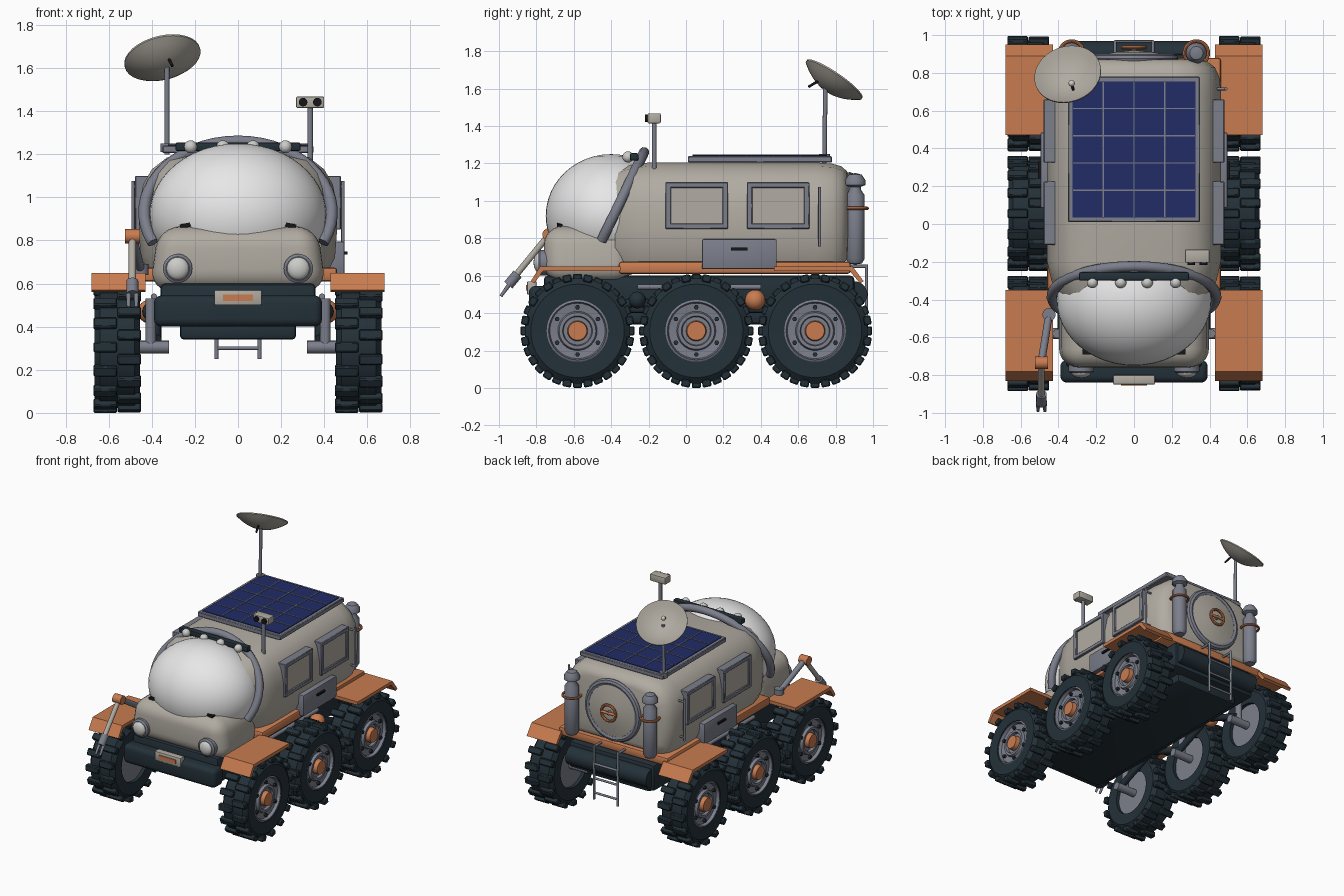
import bpy, bmesh, math
from mathutils import Vector, Matrix

cube = bpy.data.objects.get("Cube")
if cube:
    bpy.data.objects.remove(cube, do_unlink=True)


def material(name, r, g, b):
    m = bpy.data.materials.new(name)
    m.use_nodes = True
    m.diffuse_color = (r, g, b, 1)
    m.node_tree.nodes["Principled BSDF"].inputs["Base Color"].default_value = (r, g, b, 1)
    return m


HULL = material("warm grey hull", 0.44, 0.41, 0.36)
WHITE = material("white dome", 0.84, 0.84, 0.84)
ORANGE = material("orange trim", 0.58, 0.2, 0.08)
DARK = material("dark rubber", 0.017, 0.03, 0.04)
STEEL = material("blue grey metal", 0.2, 0.21, 0.26)
SOLAR = material("navy solar cells", 0.015, 0.025, 0.13)
BLACK = material("black lens", 0.008, 0.008, 0.01)
LAMP = material("pale lamp", 0.6, 0.6, 0.58)


class Part:
    """One mesh object gathered from simple solids."""

    def __init__(self, name):
        self.name, self.bm, self.mats = name, bmesh.new(), []

    def merge(self, bm, mat):
        if mat not in self.mats:
            self.mats.append(mat)
        bmesh.ops.recalc_face_normals(bm, faces=bm.faces[:])
        for f in bm.faces:
            f.material_index = self.mats.index(mat)
            f.smooth = True
        for e in bm.edges:
            e.smooth = len(e.link_faces) == 2 and e.calc_face_angle() < 0.65
        tmp = bpy.data.meshes.new("tmp")
        bm.to_mesh(tmp)
        bm.free()
        self.bm.from_mesh(tmp)
        bpy.data.meshes.remove(tmp)
        return self

    def box(self, mat, lo, hi, bevel=0, seg=2, turn=None, top=1):
        """Box from corner to corner, optionally rounded, turned or narrowed at the top."""
        lo, hi = Vector(lo), Vector(hi)
        bm = bmesh.new()
        bmesh.ops.create_cube(bm, size=1)
        for v in bm.verts:
            k = top if v.co.z > 0 else 1
            v.co = Vector([c * abs(d) for c, d in zip(v.co, hi - lo)])
            v.co.x *= k
        if bevel:
            bmesh.ops.bevel(bm, geom=bm.edges[:], offset=bevel, segments=seg, profile=0.5, affect='EDGES')
        bm.transform(Matrix.Translation((lo + hi) / 2) @ (turn or Matrix()))
        return self.merge(bm, mat)

    def rod(self, mat, a, b, r, r2=None, n=16):
        a, b = Vector(a), Vector(b)
        return self.lathe(mat, [(0, 0), (r, 0), (r2 or r, (b - a).length), (0, (b - a).length)], a, b - a, n)

    def ball(self, mat, c, r):
        bm = bmesh.new()
        bmesh.ops.create_uvsphere(bm, u_segments=20, v_segments=12, radius=1)
        bm.transform(Matrix.LocRotScale(Vector(c), None, Vector(r if isinstance(r, tuple) else (r, r, r))))
        return self.merge(bm, mat)

    def lathe(self, mat, prof, at=(0, 0, 0), axis=(0, 0, 1), n=32, closed=False):
        bm = bmesh.new()
        rings = [[bm.verts.new((r * math.cos(i * math.tau / n), r * math.sin(i * math.tau / n), h))
                  for i in range(n if r else 1)] for r, h in prof]
        for a, b in list(zip(rings, rings[1:])) + ([(rings[-1], rings[0])] if closed else []):
            for i in range(n):
                quad = [a[i % len(a)], a[(i + 1) % len(a)], b[(i + 1) % len(b)], b[i % len(b)]]
                bm.faces.new(list(dict.fromkeys(quad)))
        bm.transform(Matrix.Translation(at) @ Vector(axis).to_track_quat('Z', 'Y').to_matrix().to_4x4())
        return self.merge(bm, mat)

    def ring(self, mat, c, axis, R, r):
        prof = [(R + r * math.cos(i * math.tau / 8), r * math.sin(i * math.tau / 8)) for i in range(8)]
        return self.lathe(mat, prof, c, axis, closed=True)

    def done(self):
        me = bpy.data.meshes.new(self.name)
        self.bm.to_mesh(me)
        self.bm.free()
        for m in self.mats:
            me.materials.append(m)
        ob = bpy.data.objects.new(self.name, me)
        bpy.context.collection.objects.link(ob)
        return ob


# Main cabin: arched section lofted along the length
side = [(0.41, 0.64), (0.45, 0.72), (0.46, 0.85), (0.46, 0.96), (0.44, 1.06), (0.40, 1.13), (0.33, 1.185), (0.22, 1.205)]
section = side + [(-x, z) for x, z in reversed(side)]
bm = bmesh.new()
loops = [[bm.verts.new((x * k, y, 0.92 + (z - 0.92) * k)) for x, z in section]
         for y, k in [(-0.38, 0.85), (-0.3, 0.95), (-0.2, 1), (0.7, 1), (0.78, 0.98), (0.83, 0.93), (0.86, 0.84), (0.87, 0.74)]]
for a, b in zip(loops, loops[1:]):
    for i in range(len(a)):
        j = (i + 1) % len(a)
        bm.faces.new((a[i], a[j], b[j], b[i]))
bm.faces.new(loops[0])
bm.faces.new(loops[-1])
Part("cabin").merge(bm, HULL).done()

# Nose and bubble windscreen
Part("nose").box(HULL, (-0.41, -0.76, 0.565), (0.41, -0.29, 0.865), 0.1, 6, top=0.9).done()
bm = bmesh.new()
bmesh.ops.create_uvsphere(bm, u_segments=48, v_segments=24, radius=1)
bm.transform(Matrix.LocRotScale(Vector((0, -0.4, 0.92)), None, Vector((0.41, 0.35, 0.33))))
Part("windscreen_dome").merge(bm, WHITE).done()

# Roll hoop swept over the dome
curve = bpy.data.curves.new("hoop", 'CURVE')
curve.dimensions, curve.bevel_depth, curve.bevel_resolution, curve.use_fill_caps = '3D', 0.028, 3, True
spline = curve.splines.new('POLY')
spline.points.add(32)
for i, p in enumerate(spline.points):
    t = math.radians(-25 + 230 * i / 32)
    z = 0.93 + 0.33 * math.sin(t)
    p.co = (0.435 * math.cos(t), -0.45 + (z - 0.79) * 0.48, z, 1)
helper = bpy.data.objects.new("hoop_path", curve)
bpy.context.collection.objects.link(helper)
me = bpy.data.meshes.new_from_object(helper)
bpy.data.objects.remove(helper)
me.materials.clear()
me.materials.append(STEEL)
me.shade_smooth()
bpy.context.collection.objects.link(bpy.data.objects.new("roll_hoop", me))

# Light bar, headlights, wipers and front plate
bar = Part("light_bar").box(DARK, (-0.29, -0.3, 1.215), (0.29, -0.255, 1.255), 0.008)
for x in (-0.22, -0.07, 0.07, 0.22):
    bar.ball(LAMP, (x, -0.31, 1.235), 0.03)
bar.done()
for s in (-1, 1):
    lamp = Part("headlight")
    lamp.lathe(STEEL, [(0, -0.06), (0.068, -0.06), (0.068, 0.02), (0.055, 0.03), (0, 0.03)], (s * 0.28, -0.76, 0.67), (0, -1, 0))
    lamp.ball(LAMP, (s * 0.28, -0.785, 0.67), (0.053, 0.03, 0.053)).done()
    Part("wiper").box(BLACK, (s * 0.24 - 0.03, -0.69, 0.86), (s * 0.24 + 0.03, -0.66, 0.88),
                      turn=Matrix.Rotation(s * 0.2, 4, 'Y')).done()
Part("front_plate").box(HULL, (-0.11, -0.85, 0.5), (0.11, -0.8, 0.57), 0.006) \
    .box(ORANGE, (-0.07, -0.856, 0.52), (0.07, -0.845, 0.55)).done()

# Chassis, bumpers and deck
Part("chassis").box(DARK, (-0.36, -0.76, 0.4), (0.36, 0.9, 0.6), 0.02).box(DARK, (-0.27, -0.72, 0.34), (0.27, 0.82, 0.42), 0.02).done()
Part("front_bumper").box(DARK, (-0.39, -0.84, 0.4), (0.39, -0.72, 0.545), 0.035, 4).done()
Part("rear_bumper").rod(DARK, (-0.34, 0.9, 0.5), (0.34, 0.9, 0.5), 0.07, n=24).done()
Part("deck").box(ORANGE, (-0.46, -0.36, 0.61), (0.46, 0.88, 0.675), 0.015).done()

for s in (-1, 1):
    # Fenders: flat sheet with a lip sloping down at the outer end
    for name, d, near, bend, tip in (("front_fender", -1, -0.35, -0.78, -0.83), ("rear_fender", 1, 0.47, 0.89, 0.95)):
        bm = bmesh.new()
        prof = [(near, 0.65), (bend, 0.65), (tip, 0.57), (tip - d * 0.02, 0.56), (bend - d * 0.015, 0.625), (near, 0.625)]
        face = bm.faces.new([bm.verts.new((s * 0.43, y, z)) for y, z in prof])
        out = bmesh.ops.extrude_face_region(bm, geom=[face])["geom"]
        bmesh.ops.translate(bm, verts=[v for v in out if isinstance(v, bmesh.types.BMVert)], vec=(s * 0.25, 0, 0))
        Part(name).merge(bm, ORANGE).done()

    # Wheels with staggered lugs, bolted rim, axle and strut
    for y in (-0.58, 0.055, 0.69):
        c, out = Vector((s * 0.56, y, 0.305)), Vector((s, 0, 0))
        w = Part("wheel")
        w.lathe(DARK, [(0.165, -0.1), (0.25, -0.105), (0.282, -0.08), (0.282, 0.08), (0.25, 0.105), (0.165, 0.1)], c, out, 40, True)
        w.lathe(STEEL, [(0, -0.075), (0.17, -0.075), (0.17, 0.09), (0.155, 0.098), (0.148, 0.075), (0.105, 0.07),
                        (0.098, 0.09), (0.08, 0.09), (0.075, 0.07), (0, 0.07)], c, out)
        w.rod(ORANGE, c + out * 0.06, c + out * 0.105, 0.056, 0.05, 24)
        for i in range(6):
            b = c + Matrix.Rotation(i * math.tau / 6, 3, 'X') @ Vector((0, 0, 0.126))
            w.rod(DARK, b + out * 0.06, b + out * 0.09, 0.013, n=6)
        for i in range(32):
            turn = Matrix.Rotation(i * math.tau / 32, 4, 'X')
            p = c + turn.to_3x3() @ Vector((0.056 if i % 2 else -0.056, 0, 0.285))
            h = Vector((0.055, 0.024, 0.02))
            w.box(DARK, p - h, p + h, 0.006, 1, turn)
        w.done()
        Part("axle").rod(STEEL, (s * 0.32, y, 0.305), (s * 0.5, y, 0.305), 0.03) \
            .rod(STEEL, (s * 0.405, y, 0.3), (s * 0.405, y, 0.53), 0.025).done()

    # Rocker suspension
    rocker = Part("rocker").ball(DARK, (s * 0.4, -0.26, 0.47), 0.045).ball(ORANGE, (s * 0.41, 0.37, 0.47), 0.055)
    for p, q in ((-0.26, -0.58), (-0.26, 0.055), (0.37, 0.055), (0.37, 0.69)):
        rocker.rod(DARK, (s * 0.38, p, 0.47), (s * 0.38, q, 0.34), 0.025)
    rocker.rod(STEEL, (s * 0.39, -0.26, 0.54), (s * 0.39, 0.4, 0.54), 0.014).done()

    # Side windows, locker and grab rail
    for y in (-0.11, 0.325):
        win = Part("side_window").box(HULL, (s * 0.42, y + 0.02, 0.87), (s * 0.466, y + 0.315, 1.08))
        for z in (0.85, 1.07):
            win.box(STEEL, (s * 0.4, y, z), (s * 0.478, y + 0.335, z + 0.03), 0.004, 1)
        for k in (y, y + 0.305):
            win.box(STEEL, (s * 0.4, k, 0.855), (s * 0.478, k + 0.03, 1.095), 0.004, 1)
        win.done()
    Part("locker").box(STEEL, (s * 0.38, 0.085, 0.635), (s * 0.495, 0.485, 0.795), 0.008) \
        .box(BLACK, (s * 0.49, 0.24, 0.735), (s * 0.508, 0.33, 0.75)).done()
    rail = Part("grab_rail").rod(STEEL, (s * 0.487, 0.715, 0.755), (s * 0.487, 0.715, 1.075), 0.008)
    for z in (0.78, 1.05):
        rail.rod(STEEL, (s * 0.42, 0.715, z), (s * 0.487, 0.715, z), 0.007)
    rail.done()

    # Rear gas tanks with orange clamp
    Part("rear_tank").lathe(STEEL, [(0, 0.66), (0.035, 0.665), (0.05, 0.69), (0.05, 1.03), (0.03, 1.06), (0.03, 1.075),
                                    (0.055, 1.085), (0.055, 1.11), (0.035, 1.14), (0, 1.15)], (s * 0.33, 0.905, 0)) \
        .ring(ORANGE, (s * 0.33, 0.905, 0.96), (0, 0, 1), 0.064, 0.009).done()

# Rear hatch with handwheel
hatch = Part("rear_hatch").lathe(HULL, [(0, 0.06), (0.1, 0.05), (0.2, 0.03), (0.2, -0.04), (0, -0.04)], (0, 0.86, 0.92), (0, 1, 0))
hatch.ring(STEEL, (0, 0.875, 0.92), (0, 1, 0), 0.21, 0.025).ring(ORANGE, (0, 0.935, 0.92), (0, 1, 0), 0.06, 0.01)
hatch.rod(ORANGE, (-0.06, 0.935, 0.92), (0.06, 0.935, 0.92), 0.01).rod(STEEL, (0, 0.9, 0.92), (0, 0.94, 0.92), 0.015).done()

# Ladder
ladder = Part("ladder")
for x in (-0.1, 0.1):
    ladder.rod(STEEL, (x, 0.965, 0.25), (x, 0.965, 0.66), 0.009)
    ladder.rod(STEEL, (x, 0.965, 0.65), (x, 0.87, 0.65), 0.009)
for z in (0.3, 0.41, 0.52):
    ladder.rod(STEEL, (-0.1, 0.965, z), (0.1, 0.965, z), 0.008)
ladder.done()

# Solar panel with thin grid lines
panel = Part("solar_panel").box(STEEL, (-0.35, 0.01, 1.205), (0.35, 0.78, 1.24), 0.005, 1).box(SOLAR, (-0.325, 0.035, 1.23), (0.325, 0.755, 1.245))
for i in range(1, 4):
    x = -0.325 + 0.65 * i / 4
    panel.box(STEEL, (x - 0.003, 0.035, 1.242), (x + 0.003, 0.755, 1.249))
for i in range(1, 5):
    y = 0.035 + 0.72 * i / 5
    panel.box(STEEL, (-0.325, y - 0.003, 1.242), (0.325, y + 0.003, 1.249))
panel.done()

# Dish antenna on its mast
n = Vector((-0.2, 0.55, 0.81)).normalized()
Part("antenna_mast").rod(STEEL, (-0.33, 0.74, 1.2), (-0.33, 0.745, 1.61), 0.012).rod(STEEL, (-0.33, 0.74, 1.21), (-0.33, 0.74, 1.25), 0.03).done()
bowl = [(0.18 * k / 6, 0.07 * (k / 6) ** 2) for k in range(7)]
Part("antenna_dish").lathe(HULL, bowl + [(r, h + 0.008) for r, h in reversed(bowl)], Vector((-0.35, 0.79, 1.645)) - n * 0.07, n) \
    .rod(BLACK, (-0.33, 0.74, 1.66), (-0.305, 0.655, 1.61), 0.007).ball(LAMP, (-0.33, 0.745, 1.66), 0.017).done()

# Camera mast
cam = Part("camera_mast").rod(STEEL, (0.335, -0.17, 1.14), (0.335, -0.17, 1.42), 0.013).box(HULL, (0.27, -0.205, 1.415), (0.4, -0.135, 1.468), 0.006)
for x in (0.302, 0.368):
    cam.rod(BLACK, (x, -0.2, 1.442), (x, -0.218, 1.442), 0.02)
cam.done()

# Folding sampling arm on the right front
x = -0.49
arm = Part("sampling_arm").rod(STEEL, (-0.45, -0.48, 0.64), (-0.45, -0.48, 0.69), 0.035).rod(STEEL, (-0.45, -0.48, 0.66), (x, -0.73, 0.82), 0.02)
arm.rod(ORANGE, (x - 0.035, -0.735, 0.82), (x + 0.035, -0.735, 0.82), 0.033).rod(HULL, (x, -0.74, 0.81), (x, -0.92, 0.59), 0.017)
arm.rod(STEEL, (x, -0.9, 0.61), (x, -0.95, 0.55), 0.028)
for d in (-0.018, 0.018):
    arm.rod(STEEL, (x + d, -0.94, 0.56), (x + d, -0.99, 0.49), 0.012, 0.008)
arm.done()
